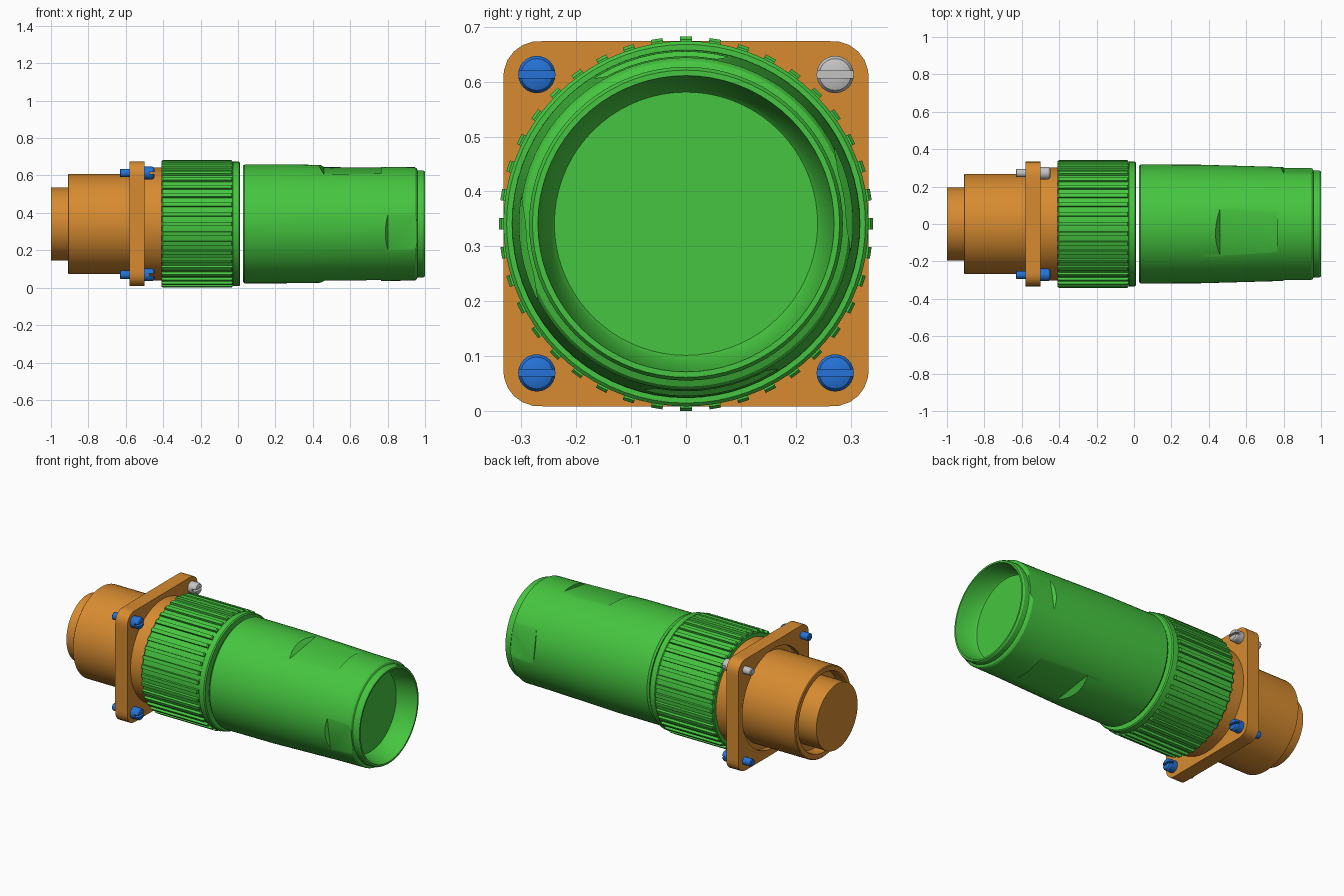
import bpy, bmesh, math
from mathutils import Matrix, Vector

if "Cube" in bpy.data.objects:
    bpy.data.objects.remove(bpy.data.objects["Cube"])

AXIS_Z = 0.341


def material(name, rgb):
    m = bpy.data.materials.new(name)
    m.diffuse_color = (*rgb, 1)
    m.use_nodes = True
    m.node_tree.nodes["Principled BSDF"].inputs["Base Color"].default_value = m.diffuse_color
    return m


ORANGE = material("orange", (0.68, 0.26, 0.03))
GREEN = material("green", (0.06, 0.56, 0.05))
BLUE = material("blue", (0.018, 0.17, 0.68))
GREY = material("light_grey", (0.55, 0.55, 0.55))


def finish(name, bm, mat, loc=(0, 0, AXIS_Z)):
    bmesh.ops.recalc_face_normals(bm, faces=bm.faces[:])
    me = bpy.data.meshes.new(name)
    bm.to_mesh(me)
    bm.free()
    me.materials.append(mat)
    ob = bpy.data.objects.new(name, me)
    ob.location = loc
    bpy.context.collection.objects.link(ob)
    return ob


def smooth(ob):
    bpy.ops.object.select_all(action='DESELECT')
    ob.select_set(True)
    bpy.context.view_layer.objects.active = ob
    bpy.ops.object.shade_smooth_by_angle(angle=math.radians(30))


def lathe(bm, profile, n=72):
    """Revolve (x, radius) points about the x axis."""
    rings = []
    for x, r in profile:
        if r == 0:
            rings.append([bm.verts.new((x, 0, 0))] * n)
        else:
            rings.append([bm.verts.new((x, r * math.cos(t), r * math.sin(t)))
                          for t in (2 * math.pi * i / n for i in range(n))])
    for a, b in zip(rings, rings[1:]):
        for i in range(n):
            j = (i + 1) % n
            bm.faces.new(list(dict.fromkeys((a[i], a[j], b[j], b[i]))))


def prism(bm, pts, half, angle):
    """Extrude an (x, radial) polygon sideways, then turn it about the x axis."""
    rot = Matrix.Rotation(angle, 3, 'X')
    sides = [[bm.verts.new(rot @ Vector((x, r, s))) for x, r in pts] for s in (-half, half)]
    bm.faces.new(sides[0])
    bm.faces.new(sides[1])
    for i in range(len(pts)):
        j = (i + 1) % len(pts)
        bm.faces.new((sides[0][i], sides[0][j], sides[1][j], sides[1][i]))


def cut(ob, cutter):
    bpy.context.view_layer.objects.active = ob
    mod = ob.modifiers.new("cut", 'BOOLEAN')
    mod.object = cutter
    mod.solver = 'EXACT'
    bpy.ops.object.modifier_apply(modifier=mod.name)
    bpy.data.objects.remove(cutter)


# Receptacle: core, groove, outer shell and mating collar
bm = bmesh.new()
lathe(bm, [(-1, 0), (-1, 0.195), (-0.85, 0.195), (-0.85, 0.228), (-0.905, 0.232),
           (-0.91, 0.236), (-0.91, 0.262), (-0.906, 0.267), (-0.55, 0.267),
           (-0.55, 0.302), (-0.3, 0.302), (-0.3, 0)])
smooth(finish("receptacle_body", bm, ORANGE))


# Square flange with rounded corners and a round opening
def square_radius(t, h=0.333, r=0.065):
    c, s = abs(math.cos(t)), abs(math.sin(t))
    d = h / max(c, s)
    k = h - r
    if min(c, s) * d > k:
        b = k * (c + s)
        d = b + math.sqrt(max(b * b - 2 * k * k + r * r, 0))
    return d


bm = bmesh.new()
N = 144
loops = []
for x, hole in ((-0.58, 0), (-0.5, 0), (-0.5, 1), (-0.58, 1)):
    ring = []
    for i in range(N):
        t = 2 * math.pi * i / N
        d = 0.296 if hole else square_radius(t)
        ring.append(bm.verts.new((x, d * math.cos(t), d * math.sin(t))))
    loops.append(ring)
for a, b in zip(loops, loops[1:] + loops[:1]):
    for i in range(N):
        j = (i + 1) % N
        bm.faces.new((a[i], a[j], b[j], b[i]))
smooth(finish("mounting_flange", bm, ORANGE))

# Coupling nut with raised grip ribs
bm = bmesh.new()
lathe(bm, [(-0.41, 0), (-0.41, 0.322), (-0.404, 0.327), (-0.03, 0.327), (-0.026, 0.333),
           (0.006, 0.333), (0.012, 0.327), (0.012, 0)])
smooth(finish("coupling_nut", bm, GREEN))
bm = bmesh.new()
for i in range(40):
    prism(bm, [(-0.408, 0.31), (-0.408, 0.336), (-0.402, 0.341), (-0.036, 0.341),
               (-0.03, 0.336), (-0.03, 0.31)], 0.0105, 2 * math.pi * i / 40)
finish("grip_ribs", bm, GREEN)

# Tapered backshell with an open end
bm = bmesh.new()
lathe(bm, [(0.026, 0), (0.026, 0.31), (0.036, 0.318), (0.35, 0.317), (0.78, 0.305),
           (0.945, 0.303), (0.955, 0.297), (0.96, 0.286), (0.99, 0.286), (1, 0.28),
           (1, 0.27), (0.97, 0.265), (0.89, 0.248), (0.88, 0.24), (0.88, 0)])
shell = finish("backshell", bm, GREEN)
# Wrench flats: top and bottom in the middle, front and back near the open end
for x0, x1, d, angle in ((0.43, 0.765, 0.288, 99), (0.43, 0.765, 0.288, 279),
                         (0.772, 0.957, 0.289, 189), (0.772, 0.957, 0.289, 9)):
    bm = bmesh.new()
    prism(bm, [(x0 + 0.03, d), (x1, d), (x1, d + 0.12), (x0 - 0.08, d + 0.12)],
          0.25, math.radians(angle))
    cut(shell, finish("flat_cutter", bm, GREEN))
smooth(shell)

# Flange screws with slotted, slightly domed heads; one is grey
for y in (-0.272, 0.272):
    for dz in (-0.272, 0.272):
        mat = GREY if y > 0 and dz > 0 else BLUE
        place = (0, y, AXIS_Z + dz)
        bm = bmesh.new()
        lathe(bm, [(-0.632, 0), (-0.632, 0.018), (-0.628, 0.022), (-0.5, 0.022),
                   (-0.5, 0.034), (-0.458, 0.034), (-0.45, 0.029), (-0.446, 0.018),
                   (-0.445, 0)], 24)
        screw = finish(("upper" if dz > 0 else "lower") + ("_back" if y > 0 else "_front")
                       + "_screw", bm, mat, place)
        bm = bmesh.new()
        prism(bm, [(-0.472, -0.06), (-0.4, -0.06), (-0.4, 0.06), (-0.472, 0.06)], 0.006, 0)
        cut(screw, finish("slot_cutter", bm, mat, place))
        smooth(screw)
